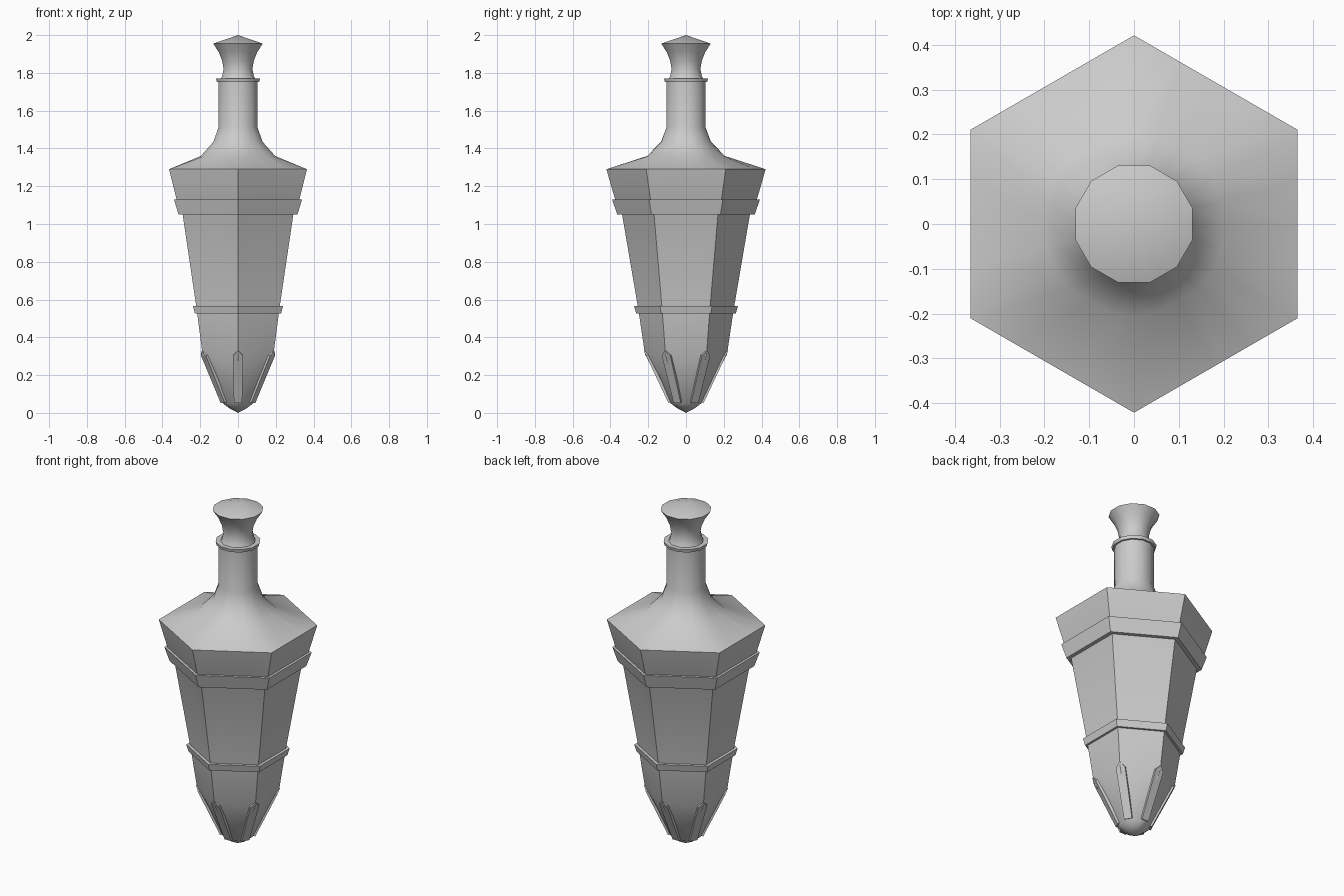
import bpy, bmesh
from math import cos, sin, radians
from mathutils import Matrix, Vector

if "Cube" in bpy.data.objects:
    bpy.data.objects.remove(bpy.data.objects["Cube"])

SEG = 24  # samples that hit every hexagon and twelve-gon corner


def finish(bm, name, angle=35):
    bmesh.ops.recalc_face_normals(bm, faces=bm.faces)
    me = bpy.data.meshes.new(name)
    bm.to_mesh(me)
    bm.free()
    me.shade_smooth()
    me.set_sharp_from_angle(angle=radians(angle))
    ob = bpy.data.objects.new(name, me)
    bpy.context.collection.objects.link(ob)
    return ob


def ngon_radius(deg, apothem, sides):
    step = 360 / sides
    return apothem / cos(radians((deg + step / 2) % step - step / 2))


def loft(name, profile, closed=False):
    """Profile rows: (z, apothem, blend) with blend 0 = hexagon, 1 = twelve-gon."""
    bm = bmesh.new()
    rings = []
    for z, a, t in profile:
        if a == 0:
            rings.append([bm.verts.new((0, 0, z))])
            continue
        ring = []
        for i in range(SEG):
            d = i * 360 / SEG
            r = ngon_radius(d, a, 6) * (1 - t) + ngon_radius(d, a, 12) * t
            ring.append(bm.verts.new((r * cos(radians(d)), r * sin(radians(d)), z)))
        rings.append(ring)
    pairs = list(zip(rings, rings[1:]))
    if closed:
        pairs.append((rings[-1], rings[0]))
    for lo, hi in pairs:
        for i in range(SEG):
            j = (i + 1) % SEG
            if len(lo) == 1:
                bm.faces.new((lo[0], hi[j], hi[i]))
            elif len(hi) == 1:
                bm.faces.new((lo[i], lo[j], hi[0]))
            else:
                bm.faces.new((lo[i], lo[j], hi[j], hi[i]))
    return finish(bm, name)


# Tapered six-sided body, sloping shoulder and neck
loft("body", [
    (0, 0, 1), (0.025, 0.047, 1), (0.05, 0.08, 0.9), (0.31, 0.188, 0), (0.55, 0.219, 0),
    (1.05, 0.293, 0), (1.13, 0.325, 0), (1.29, 0.365, 0),
    (1.36, 0.197, 0.7), (1.435, 0.13, 0.9), (1.515, 0.102, 1), (1.765, 0.102, 1),
    (1.765, 0, 1)])

# Flared stopper with a shallow pointed cap
loft("stopper", [
    (1.76, 0.095, 1), (1.78, 0.085, 1), (1.82, 0.076, 1), (1.865, 0.084, 1),
    (1.91, 0.102, 1), (1.955, 0.131, 1), (2.0, 0, 1)])


# Raised bands: (name, bottom z, bottom size, top z, top size, inner size, blend)
for name, z0, a0, z1, a1, inner, t in [
        ("upper_band", 1.05, 0.315, 1.13, 0.339, 0.28, 0),
        ("lower_band", 0.525, 0.228, 0.565, 0.238, 0.20, 0),
        ("neck_ring", 1.752, 0.112, 1.77, 0.116, 0.07, 1)]:
    loft(name, [(z0, inner, t), (z0, a0, t), (z1, a1, t), (z1, inner, t)], closed=True)

# Pointed ribs on the six lower corners
for k in range(6):
    bm = bmesh.new()
    low, high = Vector((0.093, 0, 0.052)), Vector((0.224, 0, 0.33))
    along = high - low
    inward = Vector((-along.z, 0, along.x)).normalized() * 0.03
    outline = [(-0.022, 0), (0.022, 0), (0.026, 0.9), (0, 1), (-0.026, 0.9)]
    front = [bm.verts.new(low + along * s + Vector((0, u, 0))) for u, s in outline]
    back = [bm.verts.new(v.co + inward) for v in front]
    bm.faces.new(front)
    bm.faces.new(back[::-1])
    for i in range(5):
        j = (i + 1) % 5
        bm.faces.new((front[i], front[j], back[j], back[i]))
    bm.transform(Matrix.Rotation(radians(30 + 60 * k), 4, 'Z'))
    finish(bm, "corner_rib_%d" % (k + 1))
